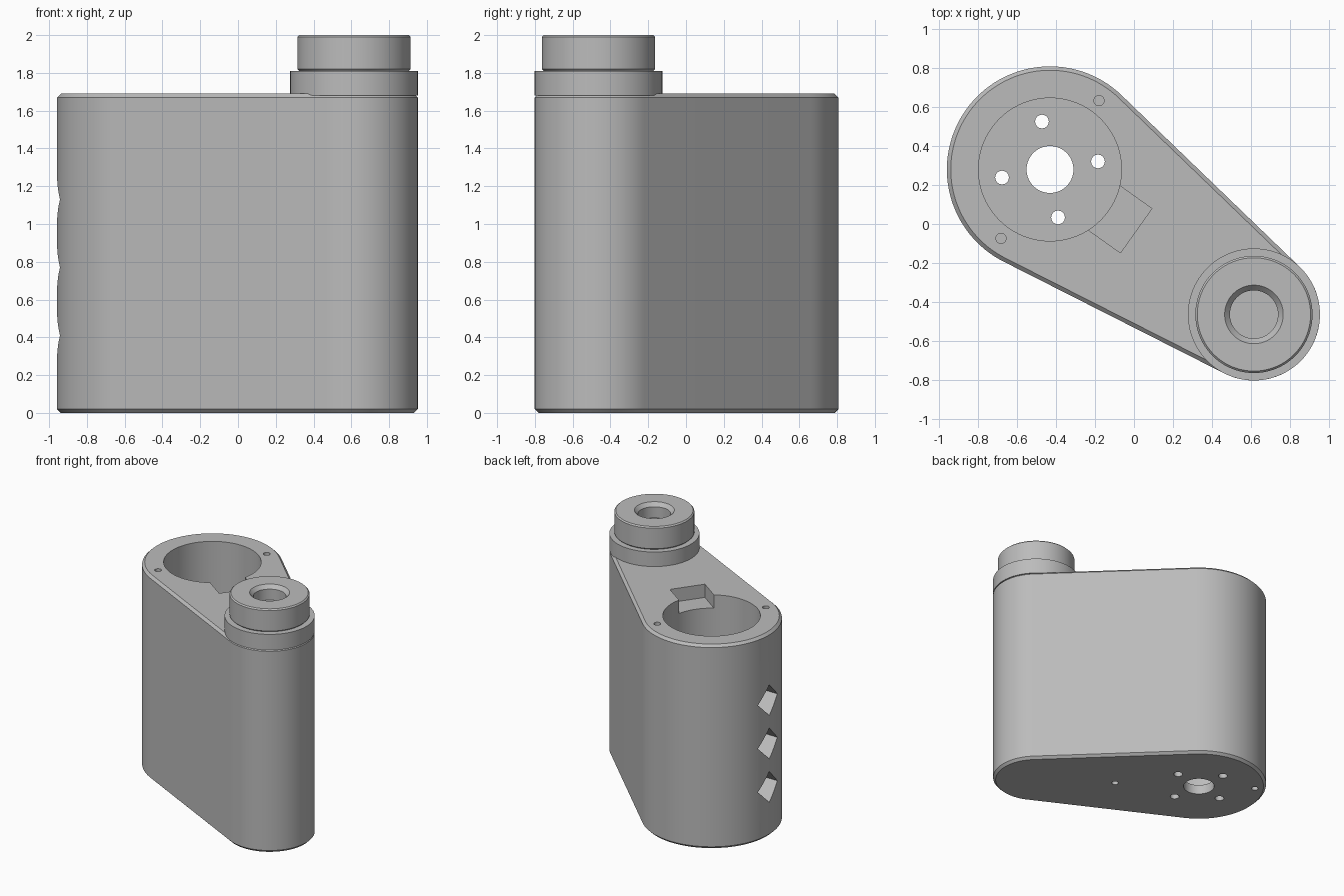
import bpy, bmesh, math
from mathutils import Vector, Matrix

cube = bpy.data.objects.get("Cube")
if cube:
    bpy.data.objects.remove(cube, do_unlink=True)

GREY = (0.5, 0.5, 0.5, 1.0)
mat = bpy.data.materials.new("plain grey")
mat.use_nodes = True
mat.diffuse_color = GREY
bsdf = next(n for n in mat.node_tree.nodes if n.type == 'BSDF_PRINCIPLED')
bsdf.inputs["Base Color"].default_value = GREY

BIG, BIG_R = Vector((-0.43, 0.279, 0)), 0.528
SMALL, SMALL_R = Vector((0.614, -0.463, 0)), 0.338
TOP = 1.69
axis = SMALL - BIG
AXIS_ANGLE = math.atan2(axis.y, axis.x)


def polar(centre, radius, angle, z=0.0):
    return Vector((centre.x + radius * math.cos(angle),
                   centre.y + radius * math.sin(angle), z))


def make_object(name, bm):
    bmesh.ops.recalc_face_normals(bm, faces=bm.faces)
    mesh = bpy.data.meshes.new(name)
    bm.to_mesh(mesh)
    bm.free()
    mesh.materials.append(mat)
    obj = bpy.data.objects.new(name, mesh)
    bpy.context.scene.collection.objects.link(obj)
    return obj


def loft(name, rings):
    """Closed solid through a stack of equal-length rings."""
    bm = bmesh.new()
    loops = [[bm.verts.new(p) for p in ring] for ring in rings]
    n = len(loops[0])
    for low, high in zip(loops, loops[1:]):
        for i in range(n):
            j = (i + 1) % n
            bm.faces.new((low[i], low[j], high[j], high[i]))
    bm.faces.new(loops[0])
    bm.faces.new(loops[-1])
    return make_object(name, bm)


def turned(name, centre, profile, sides=96):
    """Solid of revolution from (radius, height) pairs."""
    return loft(name, [[polar(centre, r, math.tau * i / sides, z) for i in range(sides)]
                       for r, z in profile])


def outline(inset, z, steps=64):
    """Teardrop outline: two circles joined by their tangents."""
    beta = math.acos((BIG_R - SMALL_R) / axis.length)
    points = []
    for centre, radius, start, sweep in (
            (SMALL, SMALL_R, AXIS_ANGLE - beta, 2 * beta),
            (BIG, BIG_R, AXIS_ANGLE + beta, math.tau - 2 * beta)):
        points += [polar(centre, radius - inset, start + sweep * i / steps, z)
                   for i in range(steps + 1)]
    return points


def box(name, matrix):
    bm = bmesh.new()
    bmesh.ops.create_cube(bm, size=1, matrix=matrix)
    return make_object(name, bm)


def drill(name, centre, radius, low, high, sides=32):
    return turned(name, centre, [(radius, low), (radius, high)], sides)


def cut(target, cutter):
    cutter.hide_render = True
    mod = target.modifiers.new("cut", 'BOOLEAN')
    mod.operation = 'DIFFERENCE'
    mod.solver = 'EXACT'
    mod.object = cutter
    bpy.context.view_layer.objects.active = target
    bpy.ops.object.modifier_apply(modifier=mod.name)
    bpy.data.objects.remove(cutter, do_unlink=True)


# Housing with chamfered rims
body = loft("housing", [outline(0.02, 0), outline(0, 0.02),
                        outline(0, TOP - 0.02), outline(0.02, TOP)])

# Round pocket, its key slot and the shaft hole
cut(body, drill("pocket_cutter", BIG, 0.366, 0.08, 2, 96))
slot_matrix = (Matrix.Translation(polar(BIG, 0.4, AXIS_ANGLE, TOP))
               @ Matrix.Rotation(AXIS_ANGLE, 4, 'Z')
               @ Matrix.Diagonal((0.282, 0.278, 0.22, 1)))
cut(body, box("slot_cutter", slot_matrix))
cut(body, drill("shaft_cutter", BIG, 0.12, -0.1, 0.2, 64))

# Four mounting holes through the floor
for k in range(4):
    centre = polar(BIG, 0.249, math.radians(9.5 + 90 * k))
    cut(body, drill("mount_cutter", centre, 0.035, -0.1, 0.2))

# Blind screw holes in the top and bottom rims
for side in (-1, 1):
    centre = polar(BIG, 0.433, AXIS_ANGLE + side * math.pi / 2)
    cut(body, drill("top_screw_cutter", centre, 0.026, TOP - 0.2, TOP + 0.1))
for distance in (-0.441, 0.66):
    centre = polar(BIG, distance, AXIS_ANGLE)
    cut(body, drill("bottom_screw_cutter", centre, 0.026, -0.1, 0.2))

# Diamond vents in the round end
for z in (0.41, 0.77, 1.13):
    vent_matrix = (Matrix.Translation((BIG.x - 0.47, BIG.y, z))
                   @ Matrix.Rotation(math.pi / 4, 4, 'X')
                   @ Matrix.Diagonal((0.4, 0.18, 0.18, 1)))
    cut(body, box("vent_cutter", vent_matrix))

# Collar and knob on the narrow end
collar = turned("collar", SMALL, [(SMALL_R, 1.68), (SMALL_R, 1.81)])
knob = turned("knob", SMALL, [(0.29, 1.79), (0.29, 1.81), (0.3, 1.82), (0.3, 1.99),
                              (0.29, 2.0), (0.15, 2.0), (0.123, 1.97), (0.123, 1.88)])

# Smooth walls with crisp edges
bpy.ops.object.select_all(action='DESELECT')
for obj in (body, collar, knob):
    obj.select_set(True)
bpy.context.view_layer.objects.active = body
bpy.ops.object.shade_smooth_by_angle(angle=math.radians(30))
